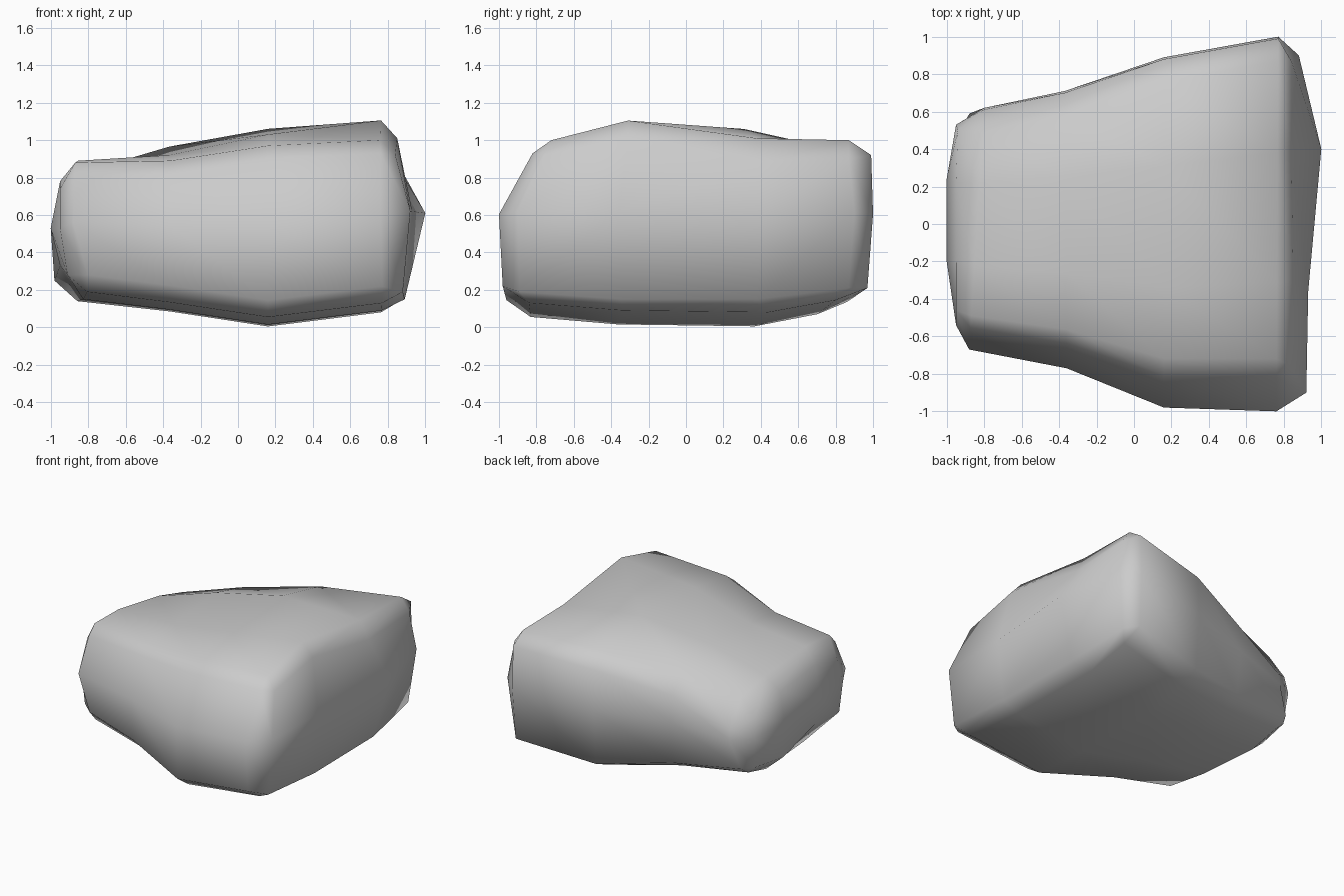
import bpy
import bmesh

if "Cube" in bpy.data.objects:
    bpy.data.objects.remove(bpy.data.objects["Cube"], do_unlink=True)

stone = bpy.data.materials.new("stone grey")
stone.use_nodes = True
grey = (0.6, 0.6, 0.6, 1)
stone.diffuse_color = grey
stone.node_tree.nodes["Principled BSDF"].inputs["Base Color"].default_value = grey


def section(x_front, x_back, front, back, bottom, tops):
    """Rounded box outline across the rock, starting at the middle of its front.
    The lower half slants in x the opposite way to the upper half."""
    w = back - front
    c = w / 2                                    # corner rounding grows with width
    t0, t1, t2, t3 = tops
    mid = bottom + 0.57 * (t0 - bottom)
    shoulder = t3 - .08 - .5 * (1 - t3)          # low tops get a deeper back slope
    upper = [
        (front, mid), (front + .18 * c, t0 - .07), (front + .28 * c, t0),
        (front + .345 * w, t1), (front + .69 * w, t2),
        (back - .13, t3), (back - .01, shoulder), (back, min(mid, shoulder - .08)),
    ]
    lower = [
        (back - .03, bottom + .13), (back - .2 * c, bottom + .065),
        (front + .72 * w, bottom), (front + .33 * w, bottom + .01),
        (front + .16 * c, bottom + .05), (front + .02, bottom + .14),
    ]
    slant = (x_back - x_front) / w
    return ([(x_front + slant * (y - front), y, z) for y, z in upper]
            + [(x_back - slant * (y - front), y, z) for y, z in lower])


def cap_ring(high, mid, low):
    """Border of an end cap; chamfered outline corners share one cap corner."""
    return [mid[0], high[0], high[0], high[1], high[2], high[3], high[3],
            mid[3], low[3], low[3], low[2], low[1], low[0], low[0]]


# End caps: high, middle and low rows, each from front to back
narrow_cap = (
    [(-.95, -.46, .74), (-.95, -.2, .78), (-.95, .22, .74), (-.94, .5, .64)],
    [(-.95, -.54, .53), (-1, -.2, .53), (-1, .24, .53), (-.95, .53, .5)],
    [(-.91, -.55, .28), (-.95, -.2, .33), (-.98, .22, .25), (-.93, .5, .26)],
)
broad_cap = (
    [(.84, -.76, .92), (.85, -.31, 1.01), (.84, .38, .88), (.84, .87, .9)],
    [(.92, -.9, .62), (.93, -.36, .62), (1, .4, .61), (.88, .9, .62)],
    [(.88, -.89, .19), (.89, -.35, .15), (.88, .38, .15), (.83, .87, .21)],
)

# Cross-sections from the narrow end to the broad end
sections = [
    cap_ring(*narrow_cap),
    section(-.88, -.8, -.67, .62, .14, (.88, .89, .83, .76)),
    section(-.36, -.37, -.77, .71, .085, (.89, .92, .965, .88)),
    section(.16, .16, -.98, .89, .005, (.97, 1.03, 1.06, .96)),
    section(.76, .77, -1, 1, .08, (1, 1.105, 1.01, 1)),
    cap_ring(*broad_cap),
]

bm = bmesh.new()
rings = [[bm.verts.new(p) for p in points] for points in sections]
count = len(rings[0])

# Long faces between neighbouring sections
for a, b in zip(rings, rings[1:]):
    for i in range(count):
        j = (i + 1) % count
        bm.faces.new((a[j], b[j], b[i], a[i]))

# Closed ends
for ring, cap in ((rings[0], narrow_cap), (rings[-1], broad_cap)):
    inner = [bm.verts.new(p) for p in cap[1][1:3]]
    rows = ([ring[k] for k in (2, 3, 4, 5)],
            [ring[0], *inner, ring[7]],
            [ring[k] for k in (12, 11, 10, 9)])
    for above, below in zip(rows, rows[1:]):
        for k in range(3):
            bm.faces.new((below[k], above[k], above[k + 1], below[k + 1]))

bmesh.ops.remove_doubles(bm, verts=bm.verts, dist=0.0005)
bmesh.ops.recalc_face_normals(bm, faces=bm.faces)
for face in bm.faces:
    face.smooth = True

mesh = bpy.data.meshes.new("boulder")
bm.to_mesh(mesh)
bm.free()
mesh.materials.append(stone)
boulder = bpy.data.objects.new("boulder", mesh)
bpy.context.collection.objects.link(boulder)
